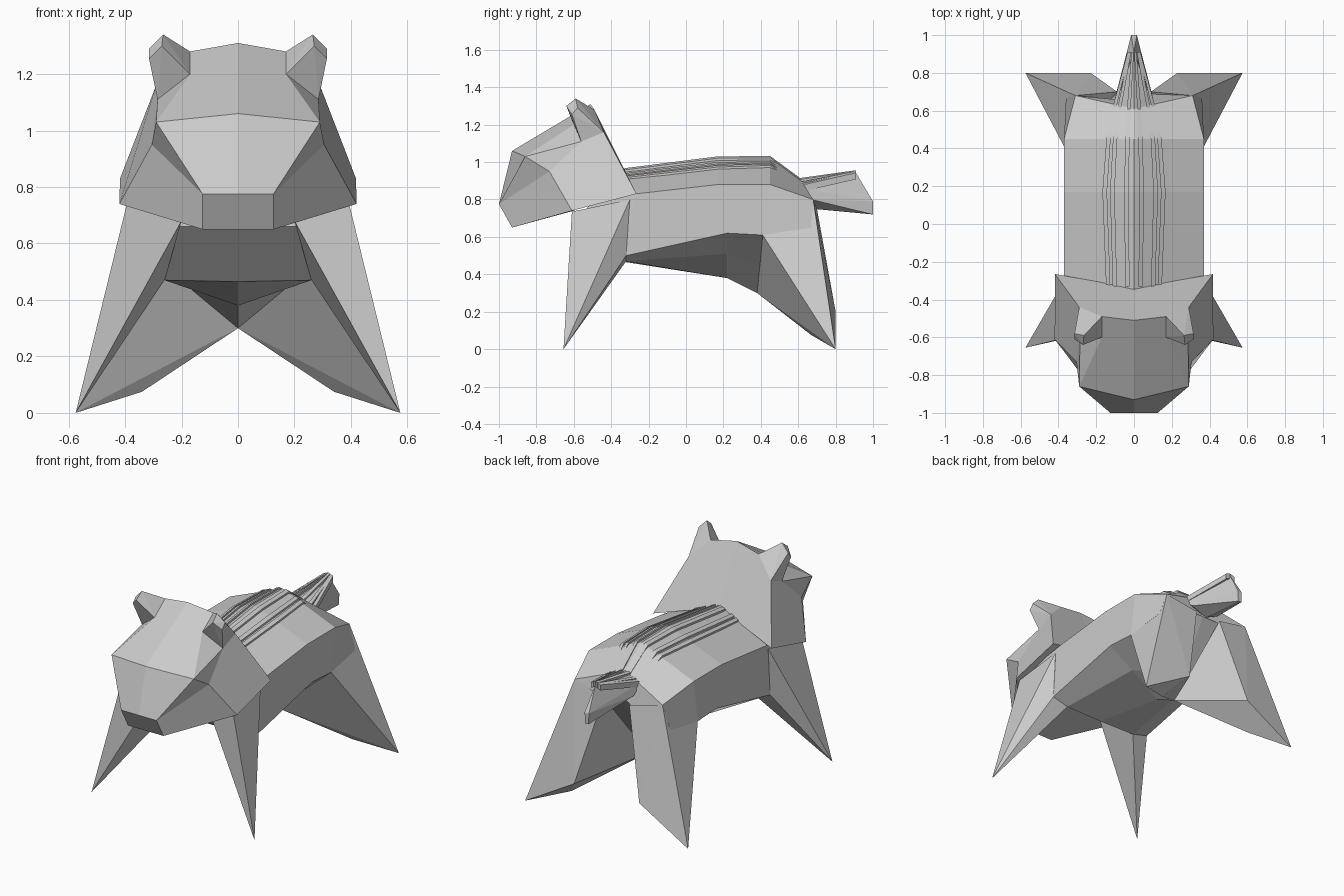
import bpy, bmesh

if "Cube" in bpy.data.objects:
    bpy.data.objects.remove(bpy.data.objects["Cube"])


def finish(bm, name, mirror=True):
    """Mirror the +x half, fix normals and make the object."""
    if mirror:
        geom = bm.verts[:] + bm.edges[:] + bm.faces[:]
        bmesh.ops.mirror(bm, geom=geom, axis='X', merge_dist=0.0005)
        bmesh.ops.remove_doubles(bm, verts=bm.verts[:], dist=0.0005)
    bmesh.ops.recalc_face_normals(bm, faces=bm.faces[:])
    me = bpy.data.meshes.new(name)
    bm.to_mesh(me)
    bm.free()
    ob = bpy.data.objects.new(name, me)
    bpy.context.collection.objects.link(ob)
    return ob


def half_mesh(name, pts, faces):
    bm = bmesh.new()
    vs = [bm.verts.new(p) for p in pts]
    for f in faces:
        bm.faces.new([vs[i] for i in f])
    return finish(bm, name)


def hull(name, pts, side=1):
    bm = bmesh.new()
    for x, y, z in pts:
        bm.verts.new((x * side, y, z))
    res = bmesh.ops.convex_hull(bm, input=bm.verts[:])
    junk = [g for g in res['geom_interior'] if isinstance(g, bmesh.types.BMVert)]
    bmesh.ops.delete(bm, geom=junk, context='VERTS')
    bmesh.ops.dissolve_limit(bm, angle_limit=0.02, verts=bm.verts[:], edges=bm.edges[:])
    return finish(bm, name, False)


# body: half cross-sections (roof centre, shoulder, flank, inner belly, keel)
sections = [
    [(0, -.50, .95), (.36, -.50, .80), (.37, -.55, .72), (.20, -.52, .66), (0, -.52, .66)],
    [(0, -.32, .965), (.37, -.27, .83), (.37, -.32, .50), (.26, -.32, .47), (0, -.32, .465)],
    [(0, .17, 1.03), (.37, .17, .88), (.37, .22, .62), (.20, .22, .51), (0, .22, .38)],
    [(0, .45, 1.03), (.37, .45, .88), (.37, .41, .61), (.17, .40, .44), (0, .38, .30)],
    [(0, .61, .91), (.31, .68, .80), (.36, .67, .65), (.10, .69, .74), (0, .65, .77)],
]
n = 5
faces = [(s * n + i, s * n + i + 1, s * n + n + i + 1, s * n + n + i)
         for s in range(len(sections) - 1) for i in range(n - 1)]
faces += [tuple(range(n)), tuple(range(4 * n, 5 * n))]
half_mesh("body", [p for s in sections for p in s], faces)

# head
head = [(.125, -1, .775), (.125, -.93, .65), (.29, -.86, 1.03), (0, -.93, 1.06),
        (.305, -.73, .95), (.42, -.61, .74), (.418, -.265, .83), (0, -.51, 1.31),
        (.17, -.49, 1.28), (.29, -.44, 1.16), (0, -1, .775), (0, -.93, .65),
        (0, -.34, .95), (.17, -.60, 1.20), (.285, -.56, 1.11), (0, -.60, .74)]
half_mesh("head", head, [
    (10, 0, 1, 11), (10, 0, 2, 3), (3, 2, 13, 8, 7), (0, 2, 4), (0, 4, 5, 1),
    (13, 14, 2), (14, 4, 2), (14, 9, 6, 5, 4), (7, 8, 9, 6, 12), (8, 13, 14, 9),
    (1, 5, 15, 11), (5, 6, 12, 15)])

# ears and legs on both sides
ear = [head[i] for i in (8, 13, 14, 9)] + [
    (.265, -.59, 1.34), (.27, -.64, 1.30), (.315, -.61, 1.255), (.315, -.58, 1.29)]
front_leg = [(.395, -.61, .735), (.20, -.57, .68), (.37, -.30, .80), (.37, -.32, .50),
             (.26, -.32, .47), (.30, -.38, .42), (.575, -.655, 0)]
rear_leg = [(.37, .41, .61), (.31, .68, .80), (.36, .67, .65), (.575, .80, 0),
            (.34, .67, .075), (.165, .54, .23), (.23, .80, .20), (.09, .70, .75),
            (0, .38, .30)]
for side, label in ((1, "left"), (-1, "right")):
    hull("ear_" + label, ear, side)
    hull("front_leg_" + label, front_leg, side)
    hull("rear_leg_" + label, rear_leg, side)

# tail
hull("tail", [(0, .60, .91), (0, .91, .94), (0, .68, .75)] +
     [(s * x, y, z) for s in (1, -1) for x, y, z in
      ((.11, .60, .865), (.10, .67, .80), (.015, 1, .79), (.012, 1, .72))])

# thin ribs running along the back and onto the tail: y, narrowing, ridge height
path = [(-.33, .88, .977), (.17, 1, 1.042), (.45, .87, 1.042), (.61, .68, .922), (.91, .18, .957)]
for k, x0 in enumerate((-.155, -.115, -.04, .04, .115, .155)):
    bm = bmesh.new()
    rings = []
    for y, f, z in path:
        w = .012 * (.4 + .6 * f)
        ring = []
        for dx, dz in ((-w, 0), (w, 0), (w, -.035), (-w, -.035)):
            x = x0 * f + dx
            ring.append(bm.verts.new((x, y, z - .41 * abs(x) + dz)))
        rings.append(ring)
    for a, b in zip(rings, rings[1:]):
        for i in range(4):
            j = (i + 1) % 4
            bm.faces.new((a[i], a[j], b[j], b[i]))
    bm.faces.new(rings[0])
    bm.faces.new(rings[-1])
    finish(bm, "back_rib_%d" % (k + 1), False)
